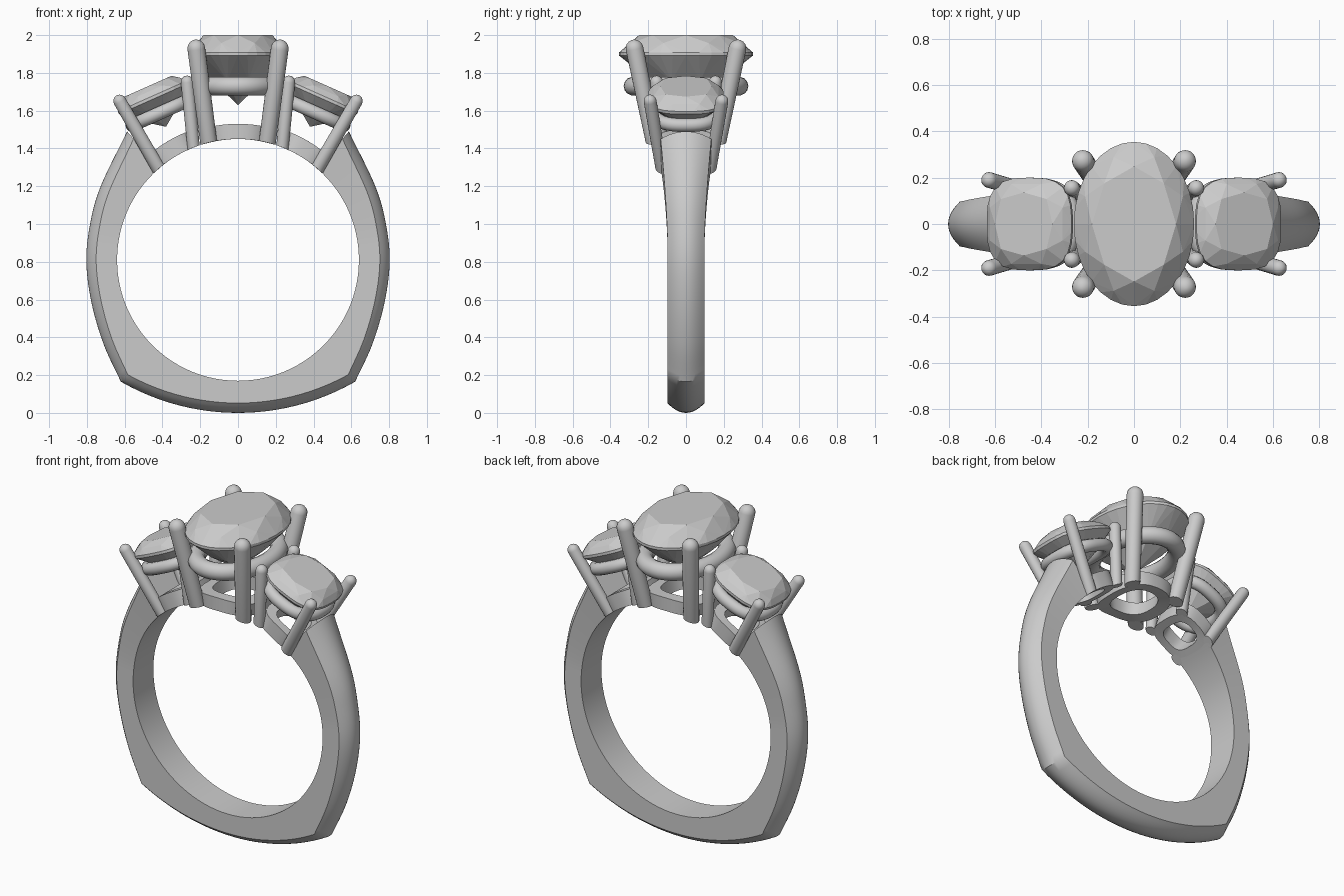
import bpy, bmesh
from math import sin, cos, pi, radians, sqrt, atan2
from mathutils import Vector, Matrix

if "Cube" in bpy.data.objects:
    bpy.data.objects.remove(bpy.data.objects["Cube"])

CZ, R = 0.81, 0.64          # finger hole centre height and radius


def finish(name, bm, smooth=True):
    bmesh.ops.recalc_face_normals(bm, faces=bm.faces)
    me = bpy.data.meshes.new(name)
    bm.to_mesh(me)
    bm.free()
    ob = bpy.data.objects.new(name, me)
    bpy.context.collection.objects.link(ob)
    if smooth:
        bpy.ops.object.select_all(action='DESELECT')
        ob.select_set(True)
        bpy.context.view_layer.objects.active = ob
        bpy.ops.object.shade_smooth_by_angle(angle=radians(32))
    return ob


def loft(name, rings, loop=False):
    """Skin closed rings; either join last to first or cap the ends."""
    bm = bmesh.new()
    vs = [[bm.verts.new(p) for p in ring] for ring in rings]
    n = len(vs[0])
    for i in range(len(vs) - (0 if loop else 1)):
        a, b = vs[i], vs[(i + 1) % len(vs)]
        for j in range(n):
            k = (j + 1) % n
            bm.faces.new((a[j], a[k], b[k], b[j]))
    if not loop:
        bm.faces.new(vs[0])
        bm.faces.new(vs[-1])
    return finish(name, bm)


def outline(a, b, t, n=2):
    c, s = cos(t), sin(t)
    k = (abs(c) ** n + abs(s) ** n) ** (-1 / n)
    return Vector((a * c * k, b * s * k, 0))


def spline(pts, steps):
    """Catmull-Rom through 2D points."""
    P = [2 * pts[0] - pts[1]] + pts + [2 * pts[-1] - pts[-2]]
    out = []
    for i in range(1, len(P) - 2):
        p0, p1, p2, p3 = P[i - 1:i + 3]
        for s in range(steps):
            t = s / steps
            out.append(0.5 * (2 * p1 + (p2 - p0) * t + (2 * p0 - 5 * p1 + 4 * p2 - p3) * t * t
                              + (3 * p1 - p0 - 3 * p2 + p3) * t ** 3))
    return out + [pts[-1]]


def gem(name, a, b, n, crown, pavilion, frame, table=0.7):
    """Faceted stone as the hull of table, crown, girdle and pavilion rings."""
    bm = bmesh.new()
    rows = [(table, crown, 8, 0), (0.88, crown * 0.58, 8, 0.5), (1, 0.008, 32, 0),
            (1, -0.008, 32, 0), (0.56, -pavilion * 0.53, 8, 0.5)]
    for s, z, count, off in rows:
        for i in range(count):
            p = outline(a * s, b * s, 2 * pi * (i + off) / count, n)
            bm.verts.new(frame @ (p + Vector((0, 0, z))))
    bm.verts.new(frame @ Vector((0, 0, -pavilion)))
    bmesh.ops.convex_hull(bm, input=bm.verts)
    bmesh.ops.dissolve_limit(bm, angle_limit=radians(1), verts=bm.verts, edges=bm.edges)
    finish(name, bm, False)


def prong(name, base, tip, r):
    """Round-tipped claw whose foot is trimmed to the finger hole."""
    base, tip = Vector(base), Vector(tip)
    d = (tip - base).normalized()
    q = d.to_track_quat('Z', 'Y')
    sec = [(base, r * 0.94)] + [(tip - d * r * (1 - sin(u)), r * cos(u))
                                for u in (0, 0.35, 0.7, 1.05, 1.35, 1.52)]
    rings = [[c + q @ Vector((rr * cos(t), rr * sin(t), 0))
              for t in (2 * pi * i / 20 for i in range(20))] for c, rr in sec]
    for p in rings[0]:
        p.z = CZ + sqrt(R * R - p.x * p.x)
    loft(name, rings)


def gallery(name, a, b, n, tube, frame):
    """Round wire bent around the stone outline."""
    rings = []
    for i in range(48):
        t = 2 * pi * i / 48
        p = outline(a, b, t, n)
        out = (outline(a, b, t + .01, n) - outline(a, b, t - .01, n)).cross(Vector((0, 0, 1))).normalized()
        rings.append([frame @ (p + tube * (out * cos(u) + Vector((0, 0, sin(u)))))
                      for u in (2 * pi * j / 14 for j in range(14))])
    loft(name, rings, True)


def base_ring(name, angle, a, b, n, wall, height):
    """Flat open collar wrapped onto the finger hole."""
    def wrap(p, r):
        w = angle + p.x / R
        return Vector((r * sin(w), p.y, CZ + r * cos(w)))
    rings = []
    for i in range(48):
        t = 2 * pi * i / 48
        o, q = outline(a, b, t, n), outline(a - wall, b - wall, t, n)
        rings.append([wrap(o, R), wrap(o, R + height), wrap(q, R + height), wrap(q, R)])
    loft(name, rings, True)


# shank: bottom arc, sharp corner, then bowed sides up to the shoulders
bottom = [Vector((x, 1.247 - sqrt(1.247 ** 2 - x * x))) for x in (0.62 * i / 12 for i in range(12))]
side = spline([Vector(p) for p in ((.62, .165), (.71, .36), (.775, .58), (.803, .8),
                                   (.783, 1.0), (.727, 1.2), (.587, 1.49))], 6)
right = bottom + side
path = [Vector((-p.x, p.y)) for p in reversed(right[1:])] + right
sections = []
for p in path:
    rad = p - Vector((0, CZ))
    u, ro = rad.normalized(), rad.length
    w = 0.098 + 0.037 * max(0, (p.y - 0.9) / 0.6) ** 1.5
    prof = [(R, -w)] + [(ro - 0.052 * (k / 6) ** 2, w * k / 6) for k in range(-6, 7)] + [(R, w)]
    sections.append([Vector((u.x * r, y, CZ + u.y * r)) for r, y in prof])
loft("shank", sections)

# centre oval stone and its head
gem("centre_stone", 0.26, 0.355, 2, 0.1, 0.27, Matrix.Translation((0, 0, 1.9)))
gallery("centre_gallery", 0.2, 0.28, 2, 0.05, Matrix.Translation((0, 0, 1.73)))
base_ring("centre_base", 0, 0.18, 0.2, 2.5, 0.065, 0.08)
for sx in (-1, 1):
    for sy in (-1, 1):
        prong("centre_prong", (sx * .155, sy * .17, 1.43), (sx * .227, sy * .282, 1.975), 0.047)

# tilted cushion side stones and their heads
for sx in (-1, 1):
    rot = Matrix.Rotation(sx * radians(24), 4, 'Y')
    head = Matrix.Translation((sx * .45, 0, 1.67)) @ rot
    gem("side_stone", 0.2, 0.2, 3, 0.065, 0.17, head, 0.68)
    gallery("side_gallery", 0.16, 0.16, 2.6, 0.036, head @ Matrix.Translation((0, 0, -.09)))
    base_ring("side_base", sx * atan2(.33, .54), 0.13, 0.15, 3, 0.05, 0.09)
    for sy in (-1, 1):
        prong("side_outer_prong", (sx * .42, sy * .13, 1.29), (sx * .643, sy * .195, 1.68), 0.034)
        prong("side_inner_prong", (sx * .235, sy * .13, 1.4), (sx * .272, sy * .158, 1.785), 0.034)
